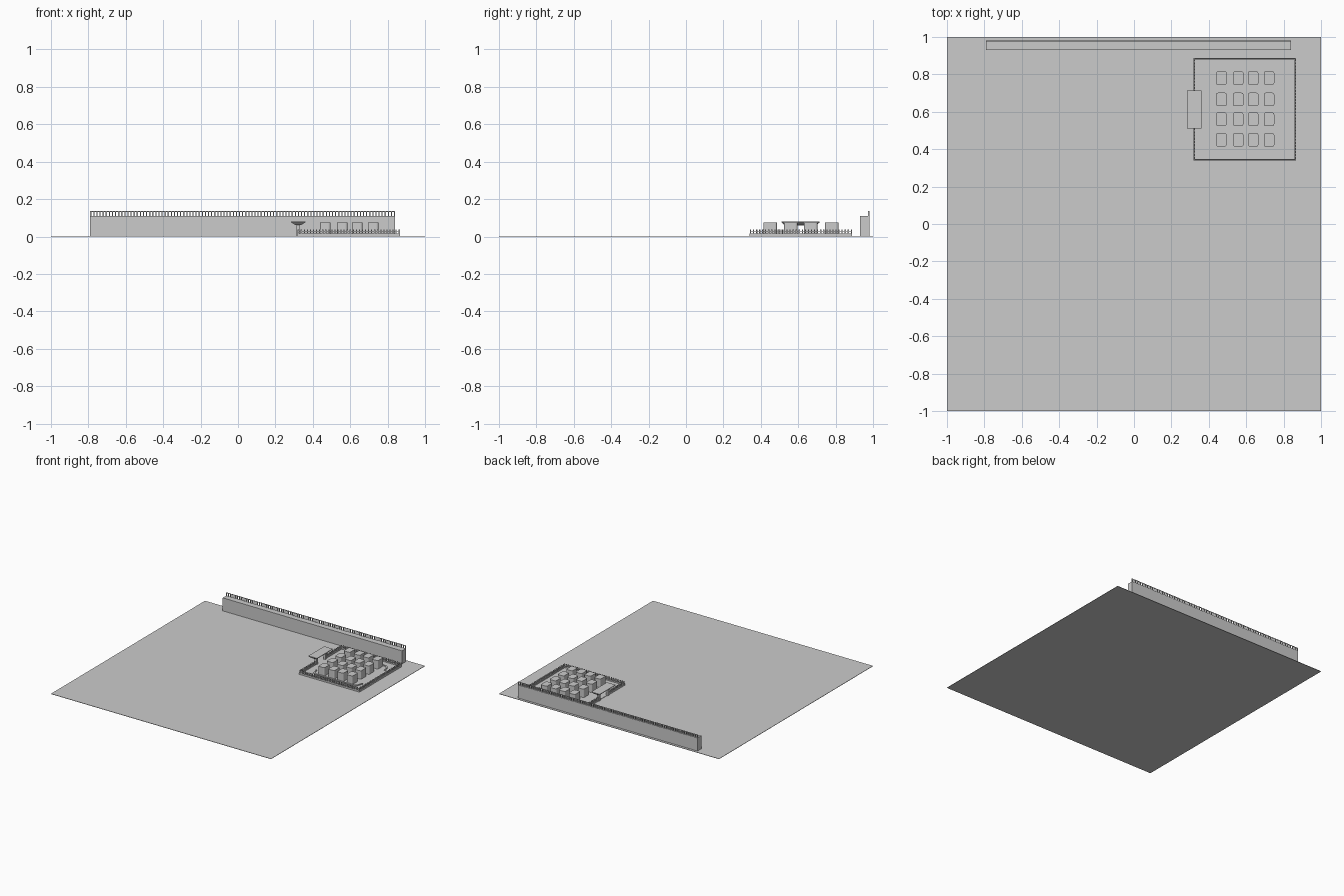
import bpy
import bmesh
from math import cos, sin, pi
from mathutils import Vector

if "Cube" in bpy.data.objects:
    bpy.data.objects.remove(bpy.data.objects["Cube"], do_unlink=True)

grey = bpy.data.materials.new("plain grey")
grey.use_nodes = True
colour = (0.6, 0.6, 0.6, 1)
grey.diffuse_color = colour
grey.node_tree.nodes["Principled BSDF"].inputs["Base Color"].default_value = colour


def finish(name, bm):
    bmesh.ops.recalc_face_normals(bm, faces=bm.faces)
    mesh = bpy.data.meshes.new(name)
    bm.to_mesh(mesh)
    bm.free()
    mesh.materials.append(grey)
    obj = bpy.data.objects.new(name, mesh)
    bpy.context.collection.objects.link(obj)
    return obj


def add_box(bm, lo, hi):
    lo, hi = Vector(lo), Vector(hi)
    verts = bmesh.ops.create_cube(bm, size=1)["verts"]
    for v in verts:
        v.co = (lo + hi) / 2 + v.co * (hi - lo)
    return verts


def box(name, lo, hi):
    bm = bmesh.new()
    add_box(bm, lo, hi)
    return finish(name, bm)


def add_railing(bm, a, b, z0, z1, pitch, post, rail_drop):
    # posts between two ground points, tied by one rail
    a, b = Vector(a), Vector(b)
    count = round((b - a).length / pitch)
    for i in range(count + 1):
        p = a.lerp(b, i / count)
        add_box(bm, (p.x - post, p.y - post, z0), (p.x + post, p.y + post, z1))
    r = post * 0.7
    z = z1 - rail_drop
    add_box(bm, (min(a.x, b.x) - r, min(a.y, b.y) - r, z - 0.004),
            (max(a.x, b.x) + r, max(a.y, b.y) + r, z))


# Ground and long wall
box("ground", (-1, -1, 0), (1, 1, 0.003))
box("long_wall", (-0.79, 0.93, 0.003), (0.84, 0.98, 0.11))
bm = bmesh.new()
add_railing(bm, (-0.787, 0.977), (0.837, 0.977), 0.11, 0.136, 0.0165, 0.003, 0.0)
finish("wall_railing", bm)

# Walled yard
X0, X1, Y0, Y1 = 0.322, 0.862, 0.344, 0.884
box("yard_slab", (X0, Y0, 0.003), (X1, Y1, 0.006))
bm = bmesh.new()
gate_lo, gate_hi = 0.55, 0.67
runs = [((X0, Y0), (X1, Y0)), ((X1, Y0), (X1, Y1)), ((X0, Y1), (X1, Y1)),
        ((X0, Y0), (X0, gate_lo)), ((X0, gate_hi), (X0, Y1))]
for a, b in runs:
    add_railing(bm, a, b, 0.006, 0.038, 0.0165, 0.003, 0.008)
    add_box(bm, (min(a[0], b[0]) - 0.004, min(a[1], b[1]) - 0.004, 0.003),
            (max(a[0], b[0]) + 0.004, max(a[1], b[1]) + 0.004, 0.016))
finish("yard_fence", bm)

# Low curved kerbs at the two ends of the yard
for name, side in (("back_kerb", 1), ("front_kerb", -1)):
    cx, cy, r = 0.595, 0.613, 0.04
    path = [Vector((-0.215, 0.15))]
    for k in range(7):
        t = pi - k * pi / 12
        path.append(Vector((-0.165 + r * cos(t), 0.175 + r * sin(t))))
    path += [Vector((-p.x, p.y)) for p in reversed(path)]
    bm = bmesh.new()
    rings = []
    for p in path:
        q = Vector((p.x * 0.965, p.y - 0.012))
        rings.append([bm.verts.new((cx + s.x, cy + side * s.y, z))
                      for s, z in ((p, 0.006), (p, 0.012), (q, 0.012), (q, 0.006))])
    for a, b in zip(rings, rings[1:]):
        for i in range(4):
            bm.faces.new((a[i], a[i - 1], b[i - 1], b[i]))
    bm.faces.new(rings[0])
    bm.faces.new(rings[-1])
    finish(name, bm)

# Sixteen houses with rounded corners
for row, y in enumerate((0.45, 0.56, 0.666, 0.78)):
    for col, x in enumerate((0.467, 0.557, 0.637, 0.722)):
        bm = bmesh.new()
        add_box(bm, (x - 0.028, y - 0.036, 0.006), (x + 0.028, y + 0.036, 0.075))
        upright = [e for e in bm.edges
                   if abs(e.verts[0].co.z - e.verts[1].co.z) > 0.01]
        bmesh.ops.bevel(bm, geom=upright, offset=0.01, segments=3,
                        profile=0.5, affect="EDGES")
        finish(f"house_{row + 1}_{col + 1}", bm)

# Gate: two posts, a lintel and a flared roof
for name, y in (("front_gate_post", 0.556), ("back_gate_post", 0.67)):
    box(name, (0.314, y - 0.009, 0.003), (0.332, y + 0.009, 0.062))
box("gate_lintel", (0.314, 0.547, 0.058), (0.332, 0.679, 0.066))
bm = bmesh.new()
for v in add_box(bm, (0.283, 0.51, 0.062), (0.361, 0.715, 0.076)):
    if v.co.z < 0.07:
        v.co.x = 0.322 + (v.co.x - 0.322) * 0.4
        v.co.y = 0.613 + (v.co.y - 0.613) * 0.85
add_box(bm, (0.283, 0.51, 0.076), (0.361, 0.715, 0.081))
finish("gate_roof", bm)
